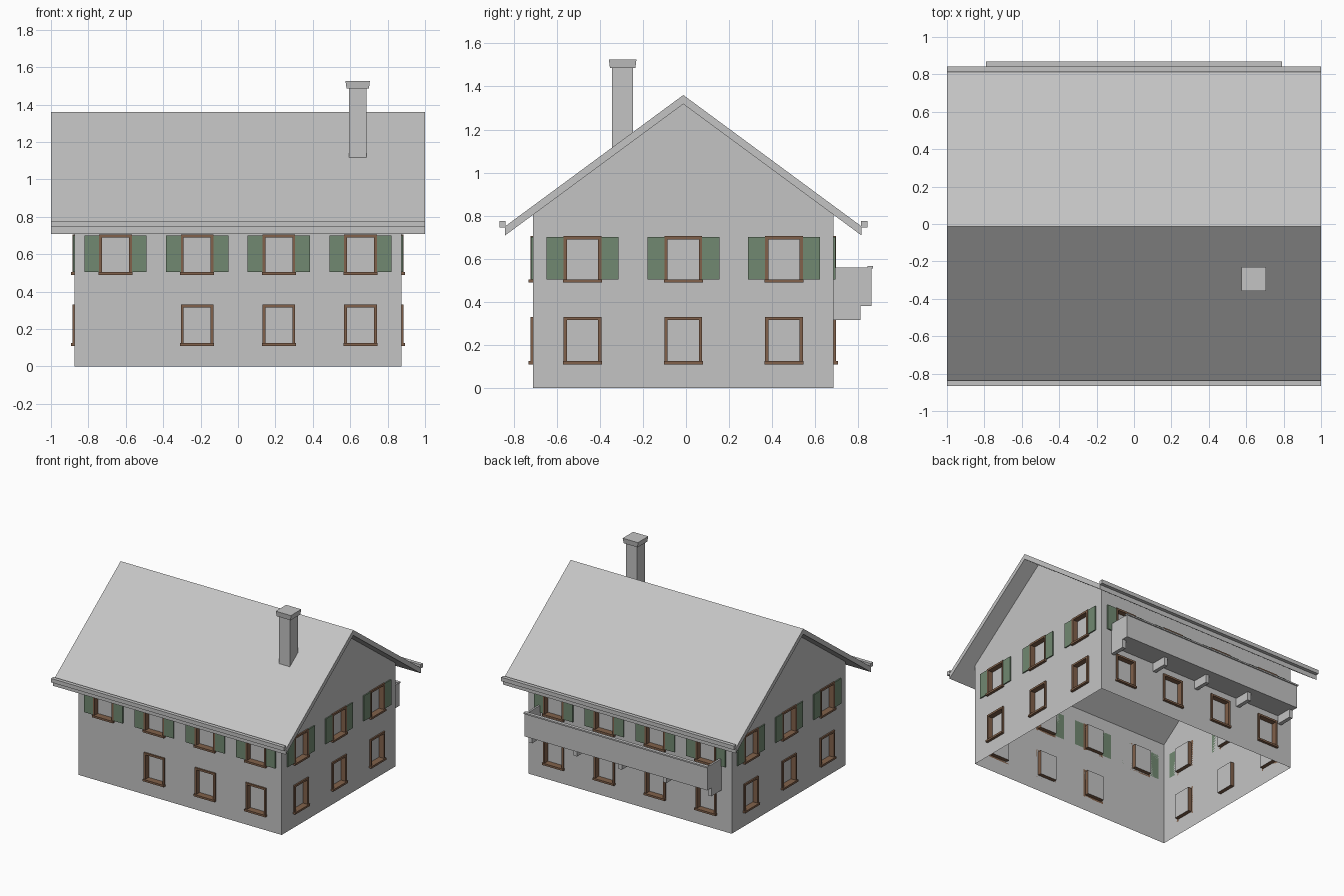
import bpy, bmesh
from math import radians
from mathutils import Matrix, Vector

cube = bpy.data.objects.get("Cube")
if cube:
    bpy.data.objects.remove(cube, do_unlink=True)


def material(name, rgb):
    m = bpy.data.materials.new(name)
    m.use_nodes = True
    m.diffuse_color = (*rgb, 1)
    m.node_tree.nodes["Principled BSDF"].inputs["Base Color"].default_value = (*rgb, 1)
    return m


GREY = material("plaster grey", (0.55, 0.55, 0.55))
BROWN = material("wood brown", (0.22, 0.12, 0.07))
GREEN = material("shutter green", (0.165, 0.25, 0.165))


def make(name, bm, *mats):
    bmesh.ops.recalc_face_normals(bm, faces=bm.faces)
    mesh = bpy.data.meshes.new(name)
    bm.to_mesh(mesh)
    bm.free()
    for m in mats:
        mesh.materials.append(m)
    obj = bpy.data.objects.new(name, mesh)
    bpy.context.collection.objects.link(obj)
    return obj


def box(bm, x, y, z, matrix=Matrix()):
    """Add a box from three (low, high) ranges."""
    size = Vector((x[1] - x[0], y[1] - y[0], z[1] - z[0]))
    mid = Vector((sum(x), sum(y), sum(z))) / 2
    bmesh.ops.create_cube(bm, size=1, matrix=matrix @ Matrix.Translation(mid) @ Matrix.Diagonal((*size, 1)))


def prism(bm, outline, half_length):
    """Extrude a (y, z) outline along x."""
    face = bm.faces.new([bm.verts.new((-half_length, y, z)) for y, z in outline])
    new = bmesh.ops.extrude_face_region(bm, geom=[face])["geom"]
    verts = [v for v in new if isinstance(v, bmesh.types.BMVert)]
    bmesh.ops.translate(bm, vec=(2 * half_length, 0, 0), verts=verts)


# Main sizes
HALF_X, HALF_Y, MID_Y = 0.873, 0.6975, -0.0125
RIDGE, SLOPE, EAVE, THICK = 1.36, 0.737, 0.828, 0.042
REVEAL = 0.03
HALF_W, BAR = 0.0875, 0.015
LOWER, UPPER = (0.11, 0.33), (0.49, 0.705)


def roof_z(offset):
    return RIDGE - SLOPE * offset


def wall_matrix(degrees, distance):
    """Local x runs along the wall, local -y points outwards."""
    return (Matrix.Translation((0, MID_Y, 0)) @ Matrix.Rotation(radians(degrees), 4, "Z")
            @ Matrix.Translation((0, -distance, 0)))


long_row = [-0.655, -0.2185, 0.2185, 0.655]
short_row = [-0.4675, 0, 0.4675]
walls = {
    "front": (wall_matrix(0, HALF_Y), long_row[1:], long_row),
    "left": (wall_matrix(90, HALF_X), short_row, short_row),
    "back": (wall_matrix(180, HALF_Y), long_row, long_row),
    "right": (wall_matrix(270, HALF_X), short_row, short_row),
}

# Window frames, shutters and the cutter for the openings
openings = bmesh.new()
for side, (mat, lower, upper) in walls.items():
    frames, shutters = bmesh.new(), bmesh.new()
    for u, (z0, z1) in [(u, LOWER) for u in lower] + [(u, UPPER) for u in upper]:
        inner = HALF_W - BAR
        box(openings, (u - inner, u + inner), (-0.05, REVEAL), (z0 + BAR, z1 - BAR), mat)
        for s in (-1, 1):
            box(frames, sorted((u + s * inner, u + s * HALF_W)), (-0.011, 0), (z0, z1), mat)
        box(frames, (u - HALF_W, u + HALF_W), (-0.011, 0), (z1 - BAR, z1), mat)
        box(frames, (u - HALF_W - 0.003, u + HALF_W + 0.003), (-0.02, 0), (z0, z0 + BAR), mat)
        if z0 == UPPER[0]:
            for s in (-1, 1):
                box(shutters, sorted((u + s * HALF_W, u + s * 0.167)), (-0.009, 0),
                    (z0 + BAR, z1 - 0.004), mat)
    make(side + "_window_frames", frames, BROWN)
    make(side + "_shutters", shutters, GREEN)
cutter = make("opening_cutter", openings, GREY)
cutter.hide_render = True

# Walls: gabled block with recessed windows, open below and under the roof
bm = bmesh.new()
wall_top = roof_z(HALF_Y) - THICK
prism(bm, [(MID_Y - HALF_Y, 0), (MID_Y + HALF_Y, 0), (MID_Y + HALF_Y, wall_top),
           (MID_Y, RIDGE - THICK), (MID_Y - HALF_Y, wall_top)], HALF_X)
house = make("house_walls", bm, GREY, BROWN)
cut = house.modifiers.new("openings", "BOOLEAN")
cut.operation, cut.solver, cut.object = "DIFFERENCE", "EXACT", cutter
bpy.context.view_layer.update()
graph = bpy.context.evaluated_depsgraph_get()
house_mesh = bpy.data.meshes.new_from_object(house.evaluated_get(graph))
house.modifiers.clear()
house.data = house_mesh
house_mesh.materials.clear()
for m in (GREY, BROWN):
    house_mesh.materials.append(m)
bpy.data.objects.remove(cutter, do_unlink=True)

bm = bmesh.new()
bm.from_mesh(house_mesh)
bm.normal_update()
doomed = []
for f in bm.faces:
    c = f.calc_center_median()
    depth = min(HALF_X - abs(c.x), HALF_Y - abs(c.y - MID_Y))
    f.material_index = 1 if 0.005 < depth < REVEAL - 0.005 else 0
    if c.z < 0.01 or (c.z > wall_top and f.normal.z > 0.3):
        doomed.append(f)
bmesh.ops.delete(bm, geom=doomed, context="FACES")
bm.to_mesh(house_mesh)
bm.free()

# Roof slabs
bm = bmesh.new()
eave = roof_z(EAVE)
prism(bm, [(MID_Y - EAVE, eave - THICK), (MID_Y - EAVE, eave), (MID_Y, RIDGE), (MID_Y + EAVE, eave),
           (MID_Y + EAVE, eave - THICK), (MID_Y, RIDGE - THICK)], 1)
make("roof", bm, GREY)

# Gutters
for name, s in (("front_gutter", -1), ("back_gutter", 1)):
    bm = bmesh.new()
    box(bm, (-1, 1), sorted((MID_Y + s * 0.825, MID_Y + s * 0.854)), (0.745, 0.775))
    make(name, bm, GREY)

# Chimney with a flared cap
bm = bmesh.new()
box(bm, (0.594, 0.686), (-0.343, -0.245), (1.08, 1.49))
make("chimney", bm, GREY)
bm = bmesh.new()
box(bm, (0.575, 0.705), (-0.358, -0.23), (1.485, 1.525))
low = [v for v in bm.verts if v.co.z < 1.5]
bmesh.ops.scale(bm, vec=(0.92, 0.92, 1), space=Matrix.Translation((-0.64, 0.294, 0)), verts=low)
make("chimney_cap", bm, GREY)

# Balcony: floor, parapets, rail and brackets
WALL_Y, OUT_Y, END = MID_Y + HALF_Y, 0.86, 0.785
bm = bmesh.new()
box(bm, (-END, END), (WALL_Y, OUT_Y), (0.38, 0.4))
make("balcony_floor", bm, GREY)
bm = bmesh.new()
box(bm, (-END, END), (OUT_Y - 0.015, OUT_Y), (0.38, 0.56))
for s in (-1, 1):
    box(bm, sorted((s * END, s * (END - 0.015))), (WALL_Y, OUT_Y), (0.38, 0.56))
make("balcony_parapet", bm, GREY)
bm = bmesh.new()
box(bm, (-END - 0.005, END + 0.005), (OUT_Y - 0.018, OUT_Y + 0.008), (0.556, 0.567))
make("balcony_rail", bm, GREY)
bm = bmesh.new()
for i in range(-2, 3):
    x = i * 0.385
    box(bm, (x - 0.015, x + 0.015), (WALL_Y, 0.81), (0.315, 0.38))
make("balcony_brackets", bm, GREY)
